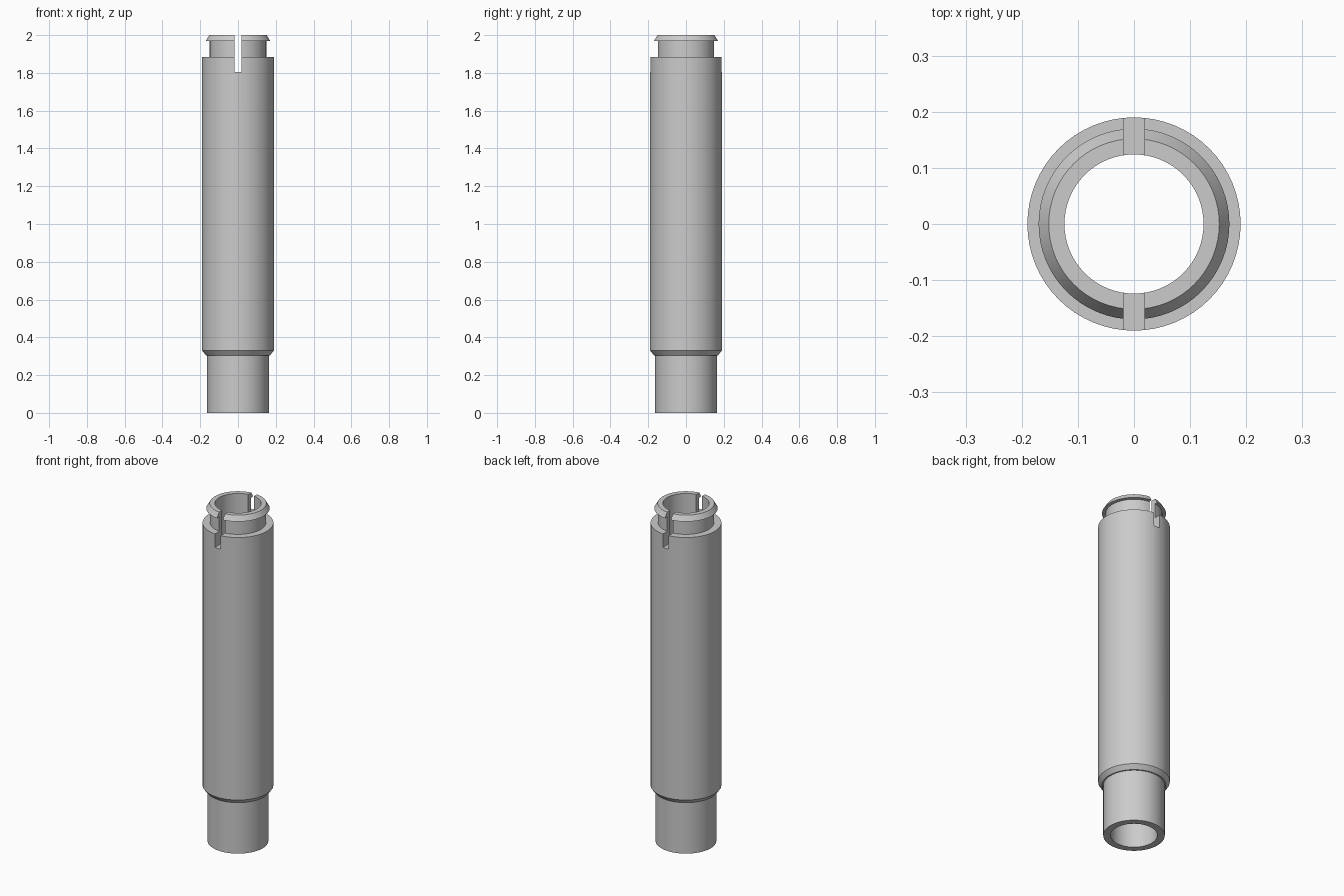
import bpy
import bmesh
import math
from mathutils import Matrix, Vector

cube = bpy.data.objects.get("Cube")
if cube:
    bpy.data.objects.remove(cube, do_unlink=True)

SIDES = 64
BORE = 0.124
HEIGHT = 2.0
SLOT_WIDTH = 0.038
SLOT_FLOOR = 1.805

# One plain grey material
grey = bpy.data.materials.new("light_grey")
grey.use_nodes = True
colour = (0.6, 0.6, 0.6, 1.0)
grey.diffuse_color = colour
grey.node_tree.nodes["Principled BSDF"].inputs["Base Color"].default_value = colour


def make_object(name, bm):
    bmesh.ops.recalc_face_normals(bm, faces=bm.faces)
    mesh = bpy.data.meshes.new(name)
    bm.to_mesh(mesh)
    bm.free()
    mesh.materials.append(grey)
    obj = bpy.data.objects.new(name, mesh)
    bpy.context.collection.objects.link(obj)
    return obj


# Closed wall section (radius, height): bore, spigot, chamfer, body, neck, snap lip
section = [
    (BORE, 0), (0.163, 0), (0.163, 0.305), (0.17, 0.305), (0.19, 0.33),
    (0.19, 1.885), (0.15, 1.885), (0.15, 1.97), (0.17, 1.97),
    (0.152, HEIGHT), (BORE, HEIGHT),
]
bm = bmesh.new()
verts = [bm.verts.new((r, 0, z)) for r, z in section]
edges = [bm.edges.new((a, b)) for a, b in zip(verts, verts[1:] + verts[:1])]
bmesh.ops.spin(bm, geom=verts + edges, cent=(0, 0, 0), axis=(0, 0, 1),
               angle=math.tau, steps=SIDES, use_merge=True)
bmesh.ops.remove_doubles(bm, verts=bm.verts, dist=1e-5)
sleeve = make_object("stepped_sleeve", bm)

# Slot cut straight through the front and back walls at the top
bm = bmesh.new()
depth = 0.4
bmesh.ops.create_cube(bm, size=1, matrix=Matrix.LocRotScale(
    Vector((0, 0, SLOT_FLOOR + depth / 2)), None, Vector((SLOT_WIDTH, 1, depth))))
cutter = make_object("slot_cutter", bm)
cutter.hide_render = True

cut = sleeve.modifiers.new("slot", "BOOLEAN")
cut.operation = "DIFFERENCE"
cut.solver = "EXACT"
cut.object = cutter

bpy.ops.object.select_all(action="DESELECT")
sleeve.select_set(True)
bpy.context.view_layer.objects.active = sleeve
bpy.ops.object.modifier_apply(modifier=cut.name)
bpy.data.objects.remove(cutter, do_unlink=True)

# Smooth round walls with crisp steps
bpy.ops.object.shade_smooth_by_angle(angle=math.radians(25))
